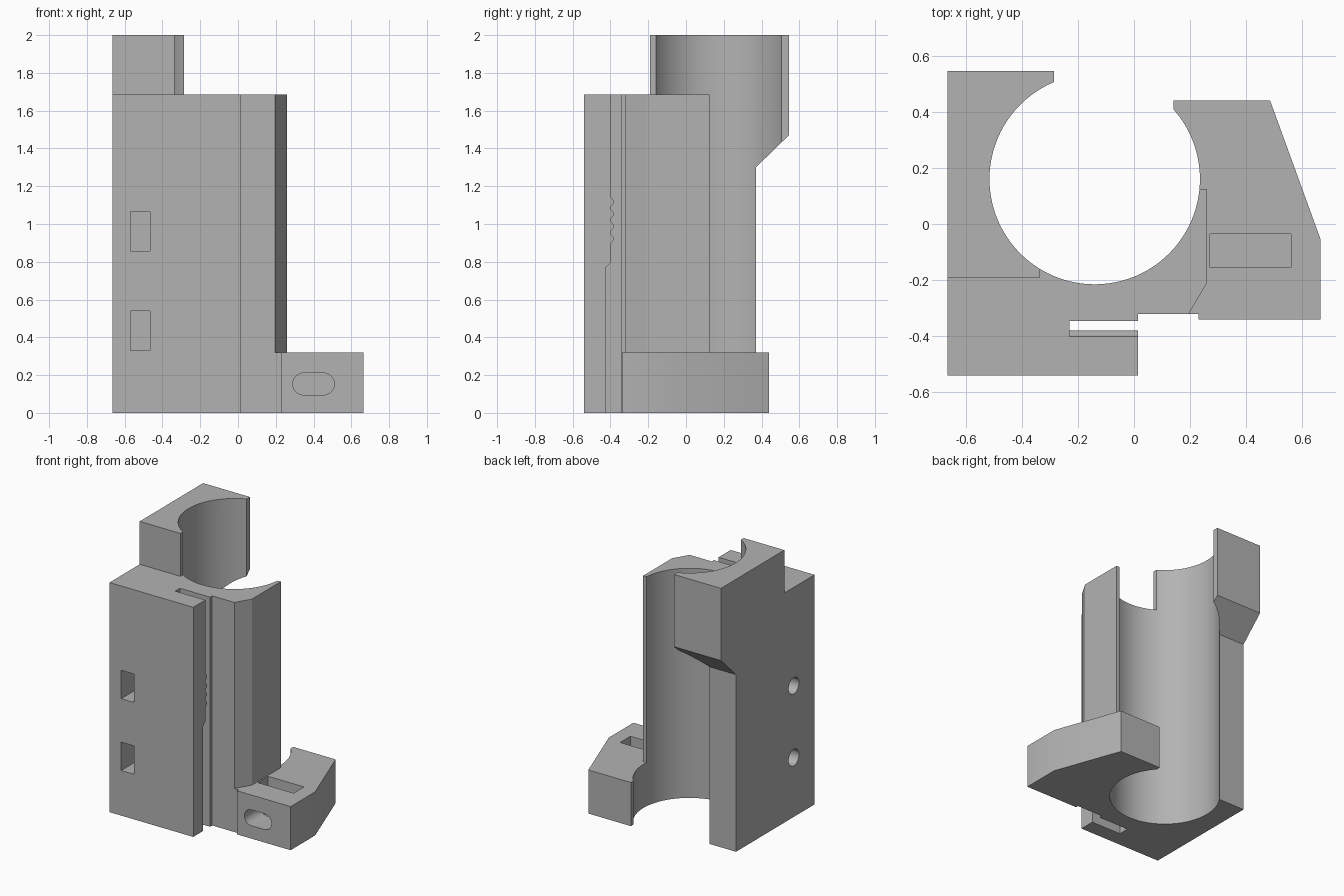
import bpy
import bmesh
from math import cos, sin, pi

cube = bpy.data.objects.get("Cube")
if cube:
    bpy.data.objects.remove(cube, do_unlink=True)

grey = bpy.data.materials.new("plain grey")
grey.use_nodes = True
colour = (0.45, 0.45, 0.45, 1)
grey.diffuse_color = colour
grey.node_tree.nodes["Principled BSDF"].inputs["Base Color"].default_value = colour


def prism(name, outline, axis, low, high):
    """Extrude a 2D outline along an axis; the outline uses the other two axes in order."""
    place = {"X": lambda a, b, d: (d, a, b),
             "Y": lambda a, b, d: (a, d, b),
             "Z": lambda a, b, d: (a, b, d)}[axis]
    bm = bmesh.new()
    ends = [[bm.verts.new(place(a, b, d)) for a, b in outline] for d in (low, high)]
    for end in ends:
        bm.faces.new(end)
    n = len(outline)
    for i in range(n):
        j = (i + 1) % n
        bm.faces.new((ends[0][i], ends[0][j], ends[1][j], ends[1][i]))
    bmesh.ops.recalc_face_normals(bm, faces=bm.faces)
    mesh = bpy.data.meshes.new(name)
    bm.to_mesh(mesh)
    bm.free()
    mesh.materials.append(grey)
    obj = bpy.data.objects.new(name, mesh)
    bpy.context.collection.objects.link(obj)
    return obj


def rect(a0, a1, b0, b1):
    return [(a0, b0), (a1, b0), (a1, b1), (a0, b1)]


def arc(a, b, radius, start, end, steps):
    return [(a + radius * cos(start + (end - start) * i / steps),
             b + radius * sin(start + (end - start) * i / steps)) for i in range(steps + 1)]


def circle(a, b, radius, steps):
    return arc(a, b, radius, 0, 2 * pi, steps)[:-1]


def combine(target, tool, operation):
    """Apply a boolean and remove the helper."""
    tool.hide_render = True
    mod = target.modifiers.new(operation.lower(), "BOOLEAN")
    mod.operation = operation
    mod.solver = "EXACT"
    mod.object = tool
    bpy.ops.object.select_all(action="DESELECT")
    target.select_set(True)
    bpy.context.view_layer.objects.active = target
    bpy.ops.object.modifier_apply(modifier=mod.name)
    bpy.data.objects.remove(tool, do_unlink=True)


# Main column
bracket = prism("tube_bracket", [
    (-0.665, -0.54), (0.015, -0.54), (0.015, -0.32), (0.195, -0.32), (0.26, -0.21),
    (0.26, 0.125), (-0.14, 0.125), (-0.14, 0.37), (-0.665, 0.37)], "Z", 0, 1.685)

# Base flange, raised jaw and its sloped underside
solids = [
    prism("base_flange", [
        (0.1, -0.32), (0.23, -0.32), (0.23, -0.34), (0.665, -0.34), (0.665, -0.055),
        (0.485, 0.44), (0.14, 0.44), (0.14, 0.1), (0.1, 0.1)], "Z", 0, 0.32),
    prism("jaw_back", [
        (0.1, 1.3), (0.37, 1.3), (0.545, 1.47), (0.545, 2), (0.1, 2)], "X", -0.665, -0.285),
    prism("jaw_front", rect(-0.665, -0.335, -0.19, 0.2), "Z", 1.5, 2),
]
for solid in solids:
    combine(bracket, solid, "UNION")

# Clamp slot with a wider foot and a row of grip ridges
teeth, pitch, first = 4, 0.065, 0.89
ridges = [(-0.39 - 0.01 * cos(2 * pi * i / 8), first + pitch * i / 8)
          for i in range(teeth * 8 + 1)]
slot = [(-0.345, -0.1), (-0.425, -0.1), (-0.425, 0.77), (-0.4, 0.795)] + ridges \
    + [(-0.4, 1.8), (-0.345, 1.8)]

cutters = [
    prism("tube_bore", circle(-0.14, 0.16, 0.375, 96), "Z", -0.1, 2.1),
    prism("clamp_slot", slot, "X", -0.23, 0.1),
    prism("flange_nut_pocket", rect(0.27, 0.56, -0.155, -0.035), "Z", 0.05, 0.4),
    prism("flange_bolt_slot",
          arc(0.452, 0.153, 0.058, -pi / 2, pi / 2, 16)
          + arc(0.348, 0.153, 0.058, pi / 2, 3 * pi / 2, 16), "Y", -0.4, 0.05),
]
# Side bolt holes with nut pockets opening at the front
for z in (0.435, 0.962):
    cutters.append(prism("nut_pocket", rect(-0.57, -0.465, z - 0.104, z + 0.104), "Y", -0.6, -0.2))
    cutters.append(prism("bolt_hole", circle(-0.3, z, 0.06, 32), "X", -0.7, -0.3))
for cutter in cutters:
    combine(bracket, cutter, "DIFFERENCE")

bpy.ops.object.shade_smooth_by_angle(angle=pi / 7)
